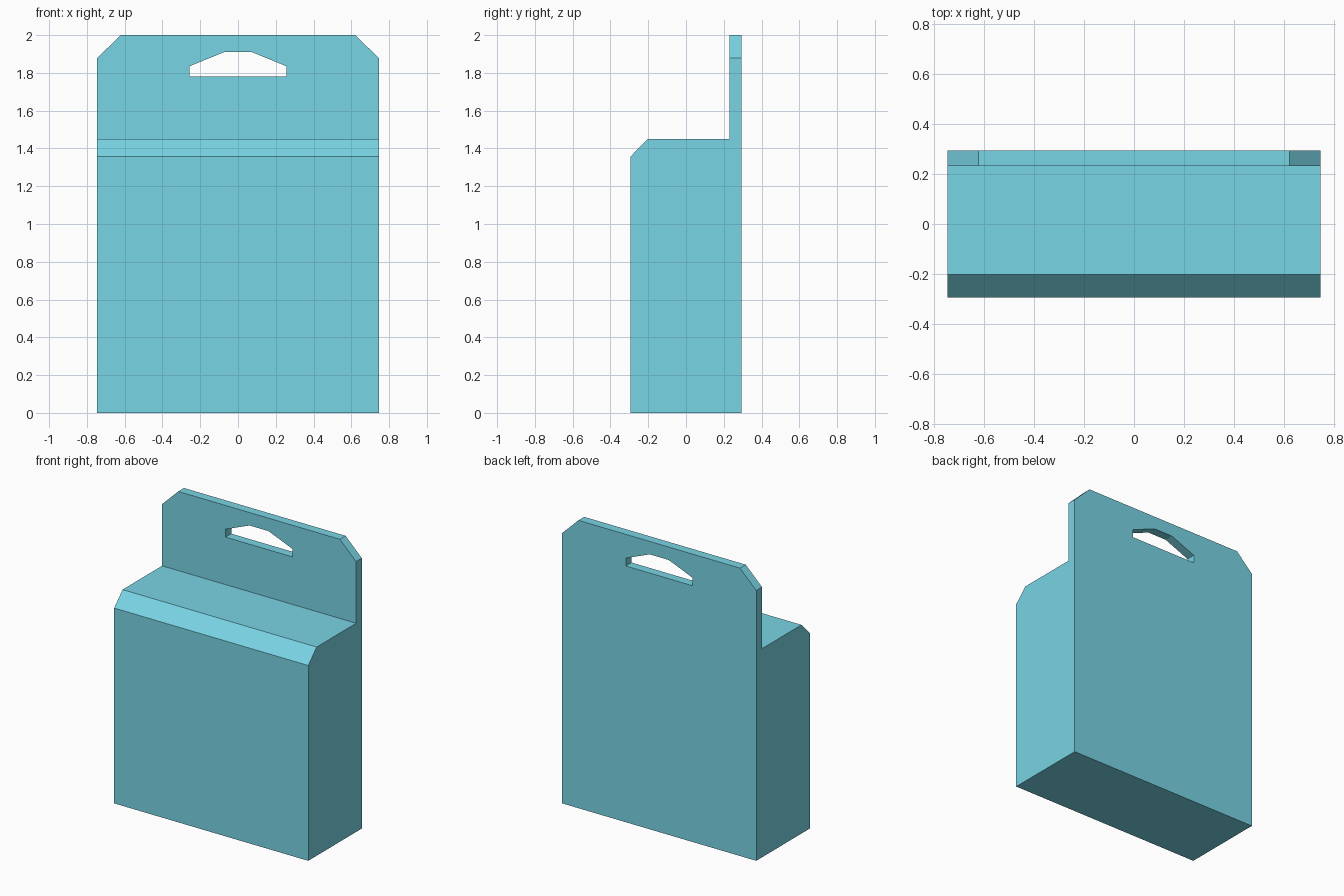
import bpy, bmesh
from mathutils import Vector

if "Cube" in bpy.data.objects:
    bpy.data.objects.remove(bpy.data.objects["Cube"])

HALF_W = 0.746


def prism(name, points, offset):
    """Closed solid: a flat polygon swept along offset."""
    bm = bmesh.new()
    face = bm.faces.new([bm.verts.new(p) for p in points])
    swept = bmesh.ops.extrude_face_region(bm, geom=[face], use_keep_orig=True)["geom"]
    bmesh.ops.translate(bm, vec=offset, verts=[g for g in swept if isinstance(g, bmesh.types.BMVert)])
    bmesh.ops.recalc_face_normals(bm, faces=bm.faces[:])
    mesh = bpy.data.meshes.new(name)
    bm.to_mesh(mesh)
    bm.free()
    obj = bpy.data.objects.new(name, mesh)
    bpy.context.collection.objects.link(obj)
    return obj


# Carton: side profile with bevelled front edge and thin hanging tab
profile = [(-0.294, 0), (0.294, 0), (0.294, 2), (0.231, 2),
           (0.231, 1.45), (-0.202, 1.45), (-0.294, 1.357)]
carton = prism("hanging_carton", [(-HALF_W, y, z) for y, z in profile], (2 * HALF_W, 0, 0))

# Clipped top corners of the tab
bm = bmesh.new()
bm.from_mesh(carton.data)
for side in (-1, 1):
    cut = bmesh.ops.bisect_plane(
        bm, geom=bm.verts[:] + bm.edges[:] + bm.faces[:], clear_outer=True,
        plane_co=Vector((side * 0.621, 0, 2)), plane_no=Vector((side * 0.122, 0, 0.125)))
    rim = [g for g in cut["geom_cut"] if isinstance(g, bmesh.types.BMEdge)]
    bmesh.ops.holes_fill(bm, edges=rim, sides=0)
bmesh.ops.recalc_face_normals(bm, faces=bm.faces[:])
bm.to_mesh(carton.data)
bm.free()

# Hang hole through the tab
half_hole = [(0.257, 1.78), (0.257, 1.835), (0.073, 1.91)]
outline = half_hole + [(-x, z) for x, z in reversed(half_hole)]
cutter = prism("hang_hole_cutter", [(x, 0.15, z) for x, z in outline], (0, 0.25, 0))
cutter.hide_render = True
cutter.hide_set(True)
cutter.display_type = 'WIRE'
hole = carton.modifiers.new("hang_hole", 'BOOLEAN')
hole.operation = 'DIFFERENCE'
hole.solver = 'EXACT'
hole.object = cutter

# Light blue card
card = bpy.data.materials.new("blue_card")
card.diffuse_color = (0.19, 0.66, 0.78, 1)
card.use_nodes = True
card.node_tree.nodes["Principled BSDF"].inputs["Base Color"].default_value = card.diffuse_color
carton.data.materials.append(card)
